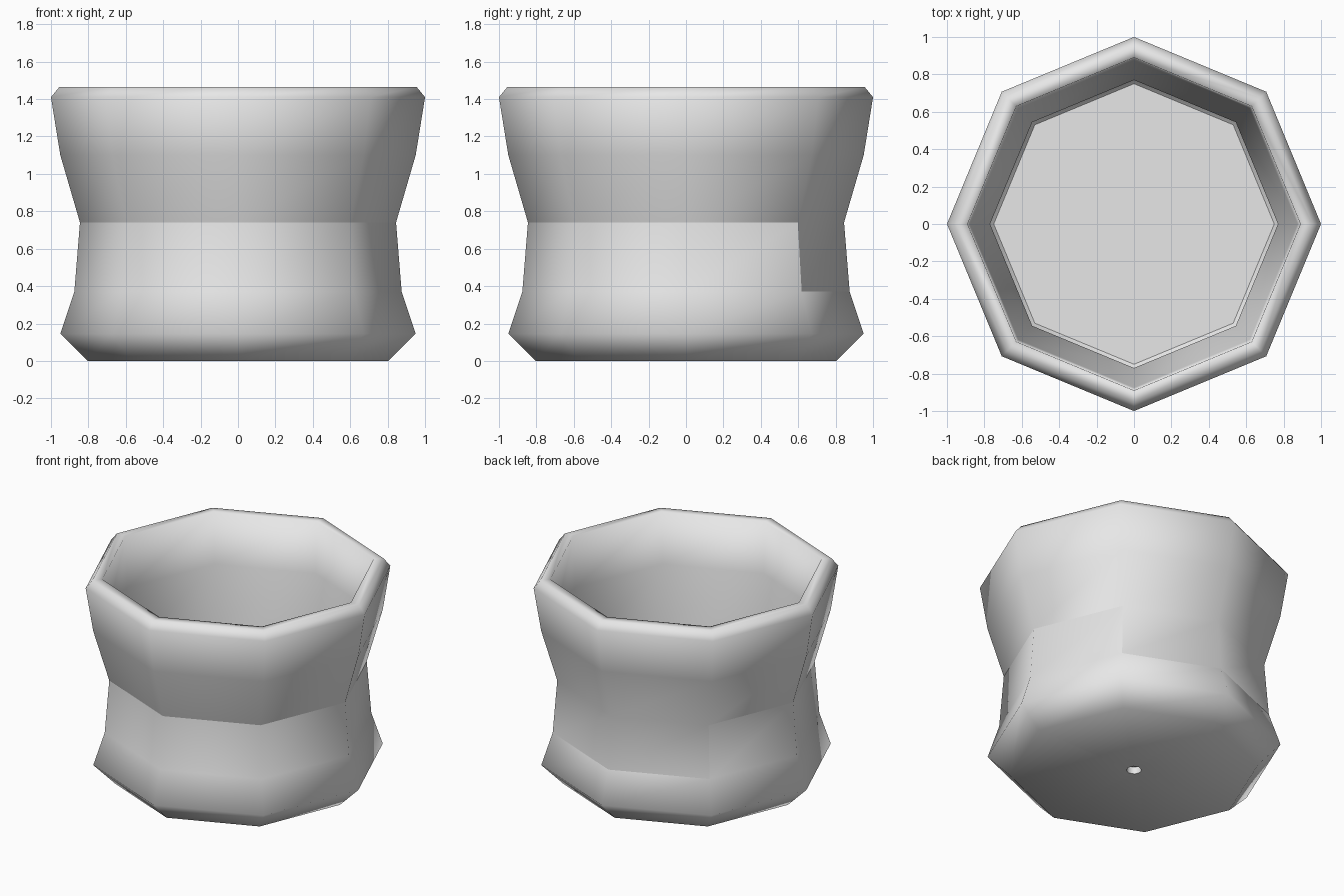
import bpy
import bmesh
from math import cos, sin, pi

cube = bpy.data.objects.get("Cube")
if cube:
    bpy.data.objects.remove(cube, do_unlink=True)

# One plain grey clay
clay = bpy.data.materials.new("grey clay")
clay.use_nodes = True
grey = (0.8, 0.8, 0.8, 1.0)
clay.diffuse_color = grey
clay.node_tree.nodes["Principled BSDF"].inputs["Base Color"].default_value = grey

SIDES = 8
# Radius and height: underside recess, outer wall, rim, inner wall, floor
PROFILE = [
    (0.05, 0.05), (0.05, 0.0),
    (0.805, 0.0), (0.95, 0.145), (0.875, 0.37), (0.845, 0.74),
    (0.95, 1.1), (1.0, 1.41), (0.955, 1.465),
    (0.89, 1.465), (0.875, 1.1), (0.77, 0.74), (0.8, 0.37),
    (0.85, 0.17), (0.75, 0.075),
]
RECESS, SHOULDER, WAIST, FLOOR = 1, 4, 5, len(PROFILE) - 1

# Turn the profile into eight-sided rings and bridge them
bm = bmesh.new()
rings = []
for r, z in PROFILE:
    rings.append([bm.verts.new((r * cos(2 * pi * i / SIDES),
                                r * sin(2 * pi * i / SIDES), z))
                  for i in range(SIDES)])
for low, high in zip(rings, rings[1:]):
    for i in range(SIDES):
        j = (i + 1) % SIDES
        bm.faces.new((low[i], low[j], high[j], high[i]))
bm.faces.new(list(reversed(rings[0])))
bm.faces.new(rings[-1])
for f in bm.faces:
    f.smooth = True


def sharpen(a, b):
    bm.edges.get((a, b)).smooth = False


# Crease round the waist, stepping down to the shoulder across two back sides
BACK = (1, 2)
for i in range(SIDES):
    j = (i + 1) % SIDES
    ring = rings[SHOULDER if i in BACK else WAIST]
    sharpen(ring[i], ring[j])
    sharpen(rings[RECESS][i], rings[RECESS][j])
    sharpen(rings[0][i], rings[0][j])
    sharpen(rings[FLOOR][i], rings[FLOOR][j])
for i in (BACK[0], BACK[-1] + 1):
    sharpen(rings[SHOULDER][i], rings[WAIST][i])

mesh = bpy.data.meshes.new("pot")
bm.to_mesh(mesh)
bm.free()
mesh.materials.append(clay)
pot = bpy.data.objects.new("pot", mesh)
bpy.context.collection.objects.link(pot)
